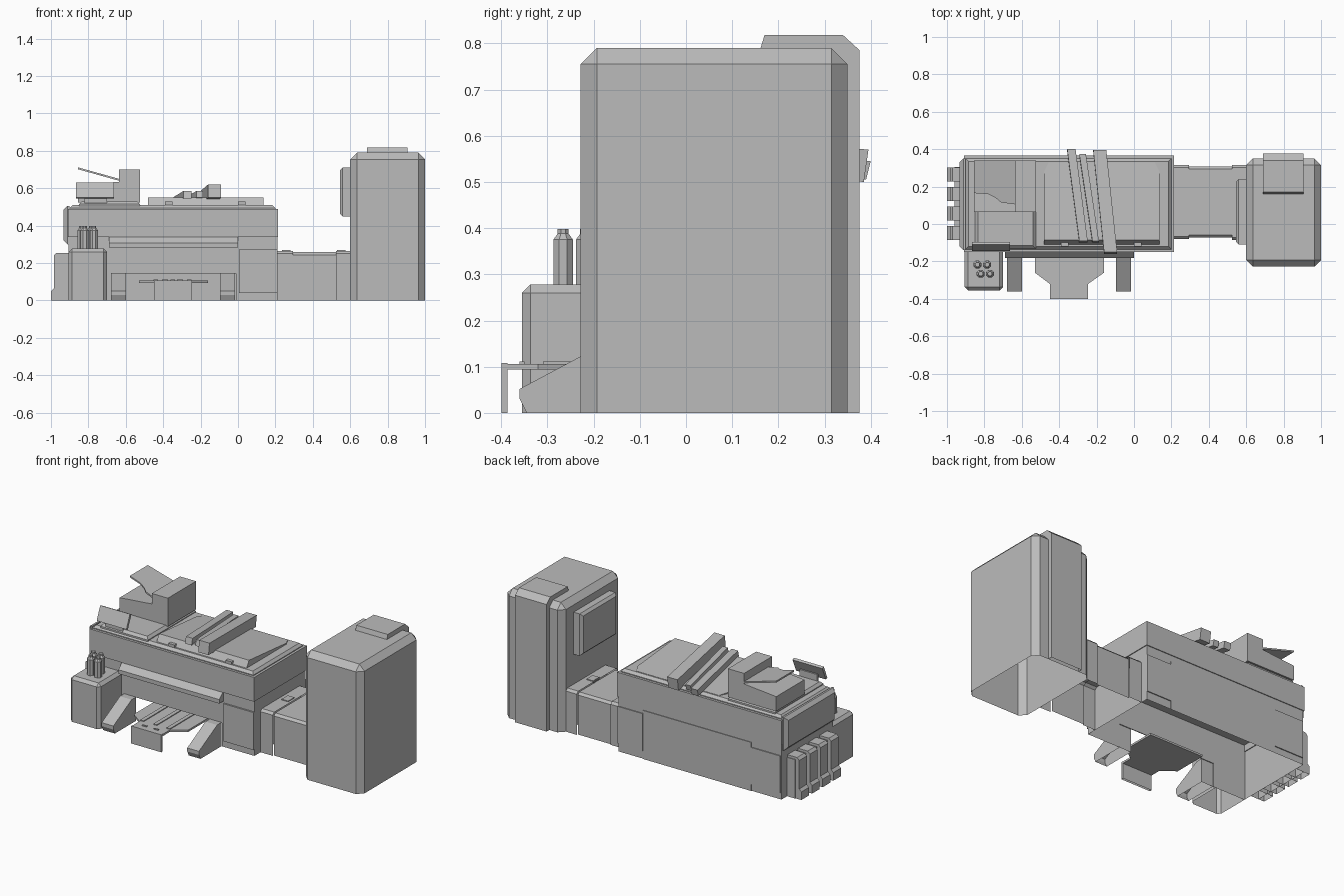
import bpy, bmesh, math
from mathutils import Vector

cube = bpy.data.objects.get("Cube")
if cube:
    bpy.data.objects.remove(cube, do_unlink=True)

grey = bpy.data.materials.new("machine grey")
grey.use_nodes = True
GREY = (0.5, 0.5, 0.5, 1)
grey.diffuse_color = GREY
grey.node_tree.nodes["Principled BSDF"].inputs["Base Color"].default_value = GREY


def finish(name, bm, drop=lambda n: False):
    """Make the object; casings are open at the floor and where drop says so."""
    bmesh.ops.recalc_face_normals(bm, faces=bm.faces)
    bm.normal_update()
    gone = [f for f in bm.faces
            if drop(f.normal) or all(abs(v.co.z) < 0.0001 for v in f.verts)]
    bmesh.ops.delete(bm, geom=gone, context='FACES')
    mesh = bpy.data.meshes.new(name)
    bm.to_mesh(mesh)
    bm.free()
    mesh.materials.append(grey)
    ob = bpy.data.objects.new(name, mesh)
    bpy.context.collection.objects.link(ob)


def box(name, x, y, z, bevel=0, which=lambda mid: True, drop=lambda n: False):
    """Box from ranges; bevels the edges whose unit midpoint passes the rule."""
    bm = bmesh.new()
    bmesh.ops.create_cube(bm, size=2)
    edges = [e for e in bm.edges if which((e.verts[0].co + e.verts[1].co) / 2)]
    for v in bm.verts:
        v.co = Vector([(r[0] + r[1]) / 2 + c * (r[1] - r[0]) / 2
                       for c, r in zip(v.co, (x, y, z))])
    if bevel:
        bmesh.ops.bevel(bm, geom=edges, offset=bevel, segments=1, affect='EDGES')
    finish(name, bm, drop)


def loft(name, rings):
    """Closed solid through a series of matching rings of points."""
    bm = bmesh.new()
    rings = [[bm.verts.new(p) for p in ring] for ring in rings]
    bm.faces.new(rings[0])
    bm.faces.new(rings[-1])
    for a, b in zip(rings, rings[1:]):
        for i in range(len(a)):
            bm.faces.new((a[i - 1], a[i], b[i], b[i - 1]))
    finish(name, bm)


def prism(name, points, span, axis):
    """Extrude a flat outline along an axis; points use the other two axes."""
    place = {"x": lambda p, t: (t, *p), "y": lambda p, t: (p[0], t, p[1]),
             "z": lambda p, t: (*p, t)}[axis]
    loft(name, [[place(p, t) for p in points] for t in span])


def bar(name, start, end, width, height, lean=0.01):
    """Rectangular bar between two bottom centres, with square-cut ends."""
    loft(name, [[(p[0] + s * width / 2, p[1] + h * lean, p[2] + h * height)
                 for s, h in ((-1, 0), (1, 0), (1, 1), (-1, 1))] for p in (start, end)])


def not_bottom(m):
    return m.z > -0.5


def top_rim(m):
    return m.z > 0.5


# Tall cabinet with wrapped back spine and side panel
box("cabinet", (0.6, 1), (-0.228, 0.35), (0, 0.79), 0.035, not_bottom)
prism("cabinet_spine", [(0.16, 0.785), (0.17, 0.818), (0.34, 0.818), (0.376, 0.785),
                        (0.376, 0), (0.35, 0), (0.35, 0.755), (0.315, 0.785)],
      (0.69, 0.905), "x")
box("cabinet_side_panel", (0.545, 0.602), (-0.11, 0.24), (0.45, 0.71), 0.015,
    lambda m: m.x < -0.5)

# Connecting bridge
for name, x, y, z in (("bridge_left", (0.21, 0.295), (-0.08, 0.315), 0.265),
                      ("bridge_middle", (0.295, 0.525), (-0.072, 0.307), 0.258),
                      ("bridge_right", (0.525, 0.6), (-0.085, 0.315), 0.265)):
    box(name, x, y, (0, z), 0.014, lambda m: m.z > 0.5 and abs(m.y) > 0.5,
        lambda n: abs(n.x) > 0.9)
for x in (0.235, 0.53):
    box("bridge_latch", (x, x + 0.045), (0.09, 0.15), (0.255, 0.27))

# Main body: hollow casing whose front wall is notched for the output bay
prism("body_front", [(-0.905, 0), (-0.68, 0), (-0.68, 0.145), (-0.01, 0.145), (-0.01, 0),
                     (0.21, 0), (0.21, 0.34), (-0.905, 0.34)], (-0.14, -0.135), "y")
box("body_casing", (-0.905, 0.21), (-0.135, 0.36), (0, 0.34),
    drop=lambda n: n.z > 0.9 or n.y < -0.9)
box("upper_band", (-0.91, 0.215), (-0.15, 0.365), (0.34, 0.49))
box("top_cover", (-0.9, 0.2), (-0.135, 0.35), (0.48, 0.51), 0.015, top_rim)
box("end_cover", (-0.932, -0.9), (-0.14, 0.35), (0.3, 0.505), 0.02, lambda m: m.x < -0.5)
box("front_door", (0.005, 0.21), (-0.15, -0.14), (0.04, 0.272))
box("rear_panel_left", (0.04, 0.212), (0.36, 0.366), (0.05, 0.28))
box("rear_panel_right", (-0.9, -0.7), (0.36, 0.366), (0.04, 0.27))
box("rear_lower_cover", (-0.7, 0.04), (0.36, 0.364), (0, 0.3))

# Output bay: hood, ramps and tray
prism("output_hood", [(-0.14, 0.34), (-0.15, 0.34), (-0.182, 0.308), (-0.182, 0.283),
                      (-0.14, 0.283)], (-0.69, 0), "x")
for x in (-0.68, -0.095):
    prism("output_ramp", [(-0.345, 0), (-0.36, 0.03), (-0.36, 0.052), (-0.182, 0.147),
                          (-0.14, 0.147), (-0.14, 0)], (x, x + 0.08), "x")
prism("output_tray", [(-0.53, -0.05), (-0.53, -0.26), (-0.45, -0.32), (-0.45, -0.398),
                      (-0.245, -0.398), (-0.245, -0.32), (-0.16, -0.26), (-0.16, -0.05)],
      (0.094, 0.106), "z")
box("tray_end_plate", (-0.45, -0.245), (-0.4, -0.386), (0, 0.108))
for x in (-0.44, -0.35, -0.26):
    box("tray_rib", (x - 0.012, x + 0.012), (-0.31, -0.06), (0.1, 0.111))
for x in (-0.39, -0.31):
    box("tray_stop", (x - 0.015, x + 0.015), (-0.36, -0.35), (0.1, 0.111))

# Bottle stand and bottles
box("bottle_stand", (-0.905, -0.7), (-0.355, -0.14), (0, 0.278), 0.018,
    lambda m: m.z > -0.5 and m.y < 0.5)
for x, y in ((-0.837, -0.217), (-0.785, -0.217), (-0.82, -0.266), (-0.77, -0.266)):
    loft("bottle", [[(x + r * math.cos(math.tau * (a + 0.5) / 8),
                      y + r * math.sin(math.tau * (a + 0.5) / 8), z) for a in range(8)]
                    for r, z in ((0.023, 0.275), (0.023, 0.375),
                                 (0.013, 0.388), (0.013, 0.398))])

# Row of end modules
box("module_back", (-0.96, -0.905), (-0.085, 0.305), (0, 0.24))
for i in range(4):
    y = -0.085 + i * 0.104
    prism("end_module", [(-0.905, 0), (-1, 0), (-1, 0.05), (-0.985, 0.065), (-0.985, 0.24),
                         (-0.97, 0.255), (-0.905, 0.255)], (y, y + 0.074), "y")

# Sloping scanner lid and the bars across it
lid_top = ((-0.48, -0.11, 0.55), (0.135, -0.11, 0.55), (0.135, 0.28, 0.517),
           (0.11, 0.33, 0.512), (-0.455, 0.33, 0.512), (-0.48, 0.28, 0.517))
loft("scanner_lid", [[(x, y, 0.508) for x, y, z in lid_top],
                     [(x, y + (0.025 if y < 0 else 0), z) for x, y, z in lid_top]])
for x in (-0.37, 0.02):
    box("lid_hinge", (x - 0.02, x + 0.02), (-0.12, -0.1), (0.505, 0.528))
bar("wide_bar", (-0.125, -0.16, 0.55), (-0.183, 0.385, 0.5), 0.07, 0.07)
bar("left_bar", (-0.27, -0.1, 0.545), (-0.335, 0.39, 0.505), 0.045, 0.04)
bar("slim_bar", (-0.205, -0.1, 0.55), (-0.275, 0.365, 0.51), 0.035, 0.035)

# Control panel on the front left
box("control_base", (-0.85, -0.525), (-0.13, 0.34), (0.505, 0.53), 0.015, top_rim)
prism("control_panel", [(-0.145, 0.55), (-0.13, 0.545), (-0.095, 0.625), (-0.11, 0.632)],
      (-0.865, -0.662), "x")
box("panel_neck", (-0.82, -0.7), (-0.125, -0.11), (0.52, 0.57))

# Finisher on the rear left with a raised wing
prism("finisher_body", [(-0.855, 0.525), (-0.525, 0.525), (-0.525, 0.7), (-0.635, 0.7),
                        (-0.635, 0.635), (-0.855, 0.615)], (0.065, 0.34), "y")
wing = ((-0.635, 0.34), (-0.855, 0.34), (-0.855, 0.165), (-0.78, 0.16),
        (-0.74, 0.14), (-0.71, 0.115), (-0.635, 0.105))
loft("finisher_wing", [[(x, y, 0.64 - 0.28 * (x + 0.635) + t) for x, y in wing]
                       for t in (0, 0.01)])
